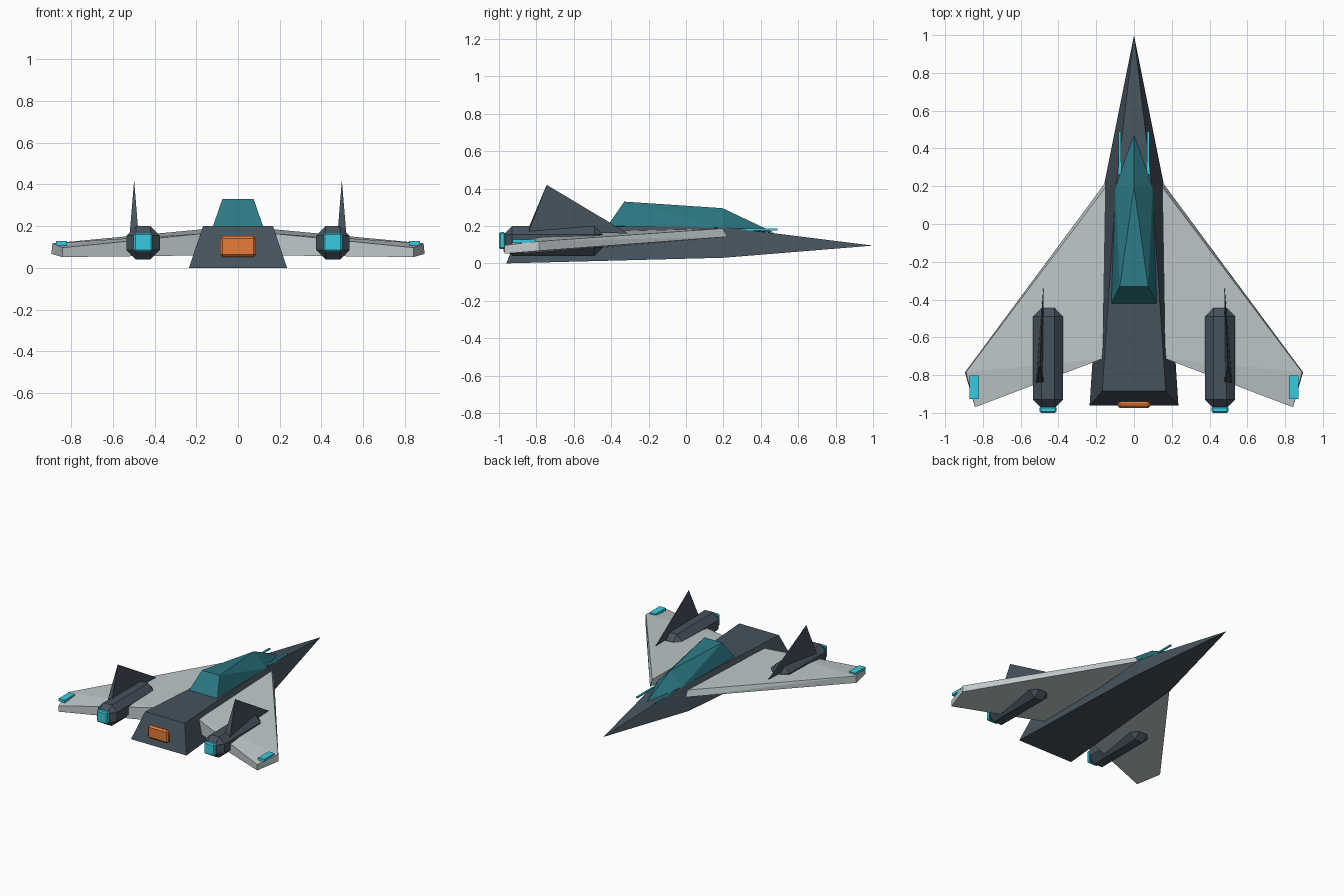
import bpy, bmesh, math
from mathutils import Vector

if "Cube" in bpy.data.objects:
    bpy.data.objects.remove(bpy.data.objects["Cube"])


def material(name, color):
    m = bpy.data.materials.new(name)
    m.diffuse_color = (*color, 1)
    m.use_nodes = True
    m.node_tree.nodes["Principled BSDF"].inputs["Base Color"].default_value = m.diffuse_color
    return m


SLATE = material("slate", (0.06, 0.085, 0.11))
PALE = material("pale_grey", (0.52, 0.58, 0.59))
TEAL = material("teal_glass", (0.025, 0.19, 0.23))
CYAN = material("cyan_glow", (0.04, 0.6, 0.75))
ORANGE = material("orange_glow", (0.8, 0.2, 0.04))


def finish(name, bm, mat, mirror):
    bmesh.ops.recalc_face_normals(bm, faces=bm.faces)
    mesh = bpy.data.meshes.new(name)
    bm.to_mesh(mesh)
    bm.free()
    mesh.materials.append(mat)
    ob = bpy.data.objects.new(name, mesh)
    bpy.context.collection.objects.link(ob)
    if mirror:
        ob.modifiers.new("mirror", 'MIRROR').use_mirror_merge = False
    return ob


def solid(name, points, mat, mirror=False, symmetric=False):
    """Convex faceted solid through corner points."""
    if symmetric:
        points = points + [(-x, y, z) for x, y, z in points if x > 0]
    bm = bmesh.new()
    for p in points:
        bm.verts.new(p)
    bmesh.ops.convex_hull(bm, input=bm.verts[:])
    bmesh.ops.dissolve_limit(bm, angle_limit=math.radians(0.5),
                             verts=bm.verts[:], edges=bm.edges[:])
    return finish(name, bm, mat, mirror)


def block(name, low, high, mat, bevel=0.0, mirror=False):
    """Box between two corners with chamfered edges."""
    low, high = Vector(low), Vector(high)
    bm = bmesh.new()
    bmesh.ops.create_cube(bm, size=1)
    bmesh.ops.scale(bm, vec=high - low, verts=bm.verts)
    bmesh.ops.translate(bm, vec=(low + high) / 2, verts=bm.verts)
    if bevel:
        bmesh.ops.bevel(bm, geom=bm.edges[:], offset=bevel, segments=1,
                        profile=0.5, affect='EDGES')
    return finish(name, bm, mat, mirror)


# Fuselage: slanted tail, shoulder section, needle nose
solid("fuselage", [(0.235, -0.96, 0), (0.168, -0.885, 0.2),
                   (0.16, 0.2, 0.03), (0.095, 0.2, 0.195),
                   (0, 1, 0.095)], SLATE, symmetric=True)

# Canopy
solid("canopy", [(0.12, -0.42, 0.2), (0.075, -0.33, 0.33),
                 (0.1, 0.2, 0.19), (0, 0.195, 0.295),
                 (0, 0.47, 0.165)], TEAL, symmetric=True)

# Swept wings
solid("wings", [(0.15, 0.195, 0.187), (0.15, 0.222, 0.142),
                (0.165, -0.713, 0.165), (0.165, -0.713, 0.06),
                (0.89, -0.785, 0.118), (0.895, -0.785, 0.067),
                (0.842, -0.97, 0.097), (0.842, -0.97, 0.052)],
      PALE, mirror=True)

# Engine pods with glowing exhausts
block("engine_pods", (0.375, -0.975, 0.04), (0.535, -0.445, 0.2),
      SLATE, 0.045, True)
block("pod_exhausts", (0.41, -1.0, 0.077), (0.5, -0.965, 0.167),
      CYAN, 0.008, True)

# Tail fins
solid("tail_fins", [(0.478, -0.31, 0.16), (0.478, -0.85, 0.17),
                    (0.519, -0.84, 0.17), (0.498, -0.745, 0.42)],
      SLATE, mirror=True)

# Wing tip lights and nose strips
block("wing_tip_lights", (0.82, -0.927, 0.108), (0.872, -0.802, 0.128),
      CYAN, mirror=True)
block("nose_strips", (0.069, 0.22, 0.177), (0.081, 0.49, 0.187),
      CYAN, mirror=True)

# Main exhaust
block("main_exhaust", (-0.087, -0.975, 0.053), (0.087, -0.94, 0.152),
      ORANGE, 0.012)
